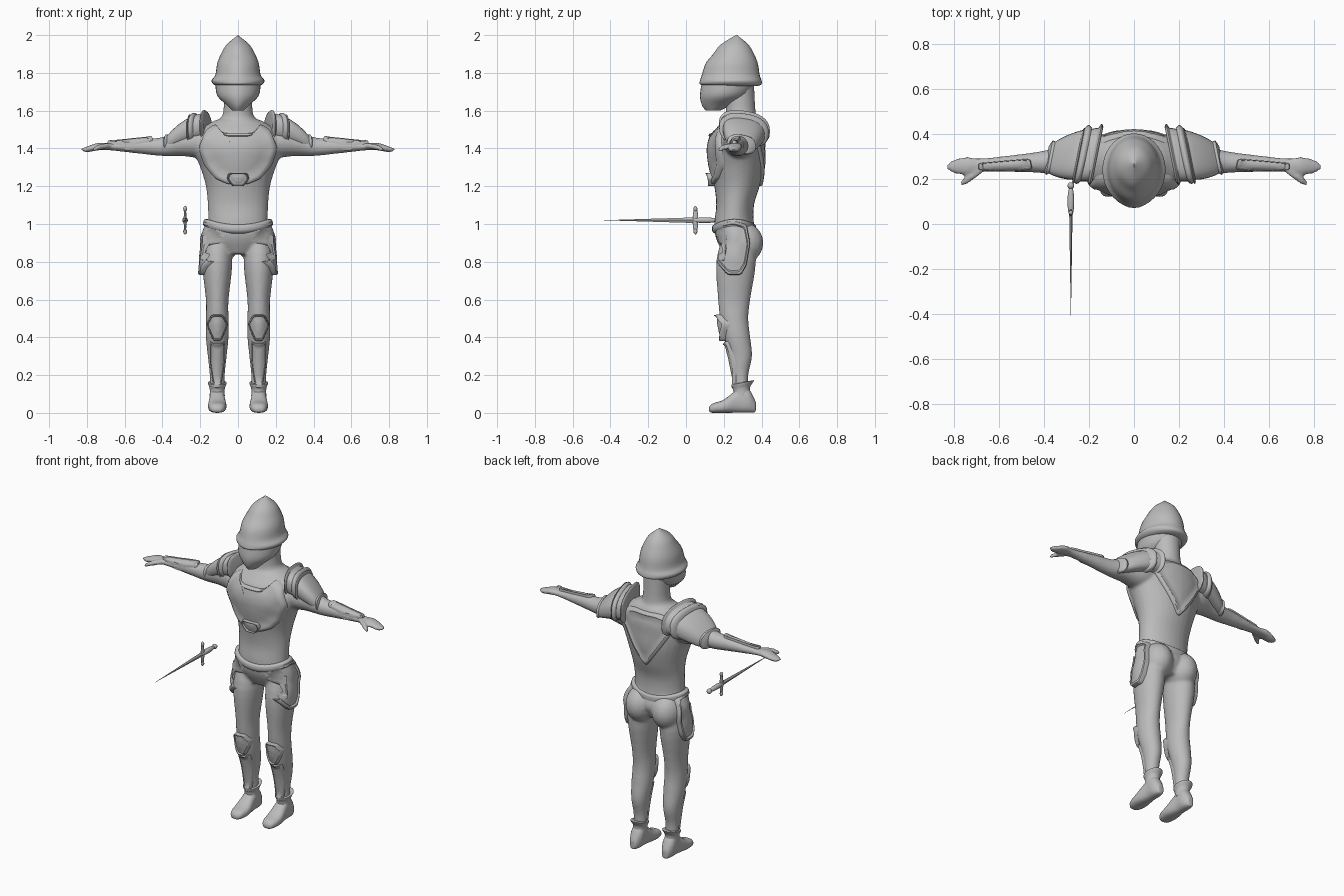
import bpy, bmesh, math
from mathutils import Matrix, Vector
from mathutils.bvhtree import BVHTree

old_cube = bpy.data.objects.get("Cube")
if old_cube:
    bpy.data.objects.remove(old_cube)

steel = bpy.data.materials.new("grey steel")
steel.use_nodes = True
grey = (.5, .5, .5, 1)
steel.diffuse_color = grey
steel.node_tree.nodes["Principled BSDF"].inputs["Base Color"].default_value = grey


def smooth_rings(rings, steps):
    """Run a spline through the cross-sections."""
    ring = [Vector(r) for r in rings]
    ring = [ring[0]] + ring + [ring[-1]]
    result = []
    for before, start, end, after in zip(ring, ring[1:], ring[2:], ring[3:]):
        tangent_in, tangent_out = (end - before) / 2, (after - start) / 2
        for i in range(steps):
            t = i / steps
            ease = t * t * (3 - 2 * t)
            result.append(start.lerp(end, ease)
                          + tangent_in * t * (1 - t) ** 2
                          - tangent_out * t * t * (1 - t))
    return result + [ring[-1]]


def bridge(bm, loops):
    """Join neighbouring closed loops with quads."""
    for lower, upper in zip(loops, loops[1:]):
        count = len(lower)
        for i in range(count):
            j = (i + 1) % count
            bm.faces.new((lower[i], lower[j], upper[j], upper[i]))


def loft(bm, axis, rings, mid=0, lean=0, side=1, sides=28, power=1, ridge=0, steps=4):
    """Skin ellipses (position, half width, low, high) stacked along an axis."""
    loops = []
    for pos, width, low, high in smooth_rings(rings, steps):
        centre = mid + lean * (pos - rings[0][0])
        loop = []
        for i in range(sides):
            angle = math.tau * i / sides
            c, s = math.cos(angle), math.sin(angle)
            across = centre + width * math.copysign(abs(c) ** power, c)
            depth = (low + high) / 2 + (high - low) / 2 * math.copysign(abs(s) ** power, s)
            depth -= ridge * max(0, -s) ** 12
            x, y, z = {"x": (pos, across, depth),
                       "y": (across, pos, depth),
                       "z": (across, depth, pos)}[axis]
            loop.append(bm.verts.new((x * side, y, z)))
        loops.append(loop)
    bridge(bm, loops)
    bm.faces.new(loops[0])
    bm.faces.new(loops[-1])


def blob(bm, centre, radii):
    bmesh.ops.create_uvsphere(bm, u_segments=20, v_segments=12, radius=1,
                              matrix=Matrix.LocRotScale(Vector(centre), None, Vector(radii)))


def finish(bm, name, mirror=False):
    bmesh.ops.remove_doubles(bm, verts=bm.verts, dist=.00001)
    bmesh.ops.recalc_face_normals(bm, faces=bm.faces)
    mesh = bpy.data.meshes.new(name)
    bm.to_mesh(mesh)
    bm.free()
    mesh.polygons.foreach_set("use_smooth", [True] * len(mesh.polygons))
    mesh.set_sharp_from_angle(angle=math.radians(45))
    mesh.materials.append(steel)
    obj = bpy.data.objects.new(name, mesh)
    bpy.context.collection.objects.link(obj)
    if mirror:
        obj.modifiers.new("mirror", "MIRROR").use_mirror_merge = False
    return obj


def part(name, axis, rings, mirror=False, warp=None, **options):
    bm = bmesh.new()
    loft(bm, axis, rings, **options)
    if warp:
        for vert in bm.verts:
            vert.co += warp(vert.co)
    return finish(bm, name, mirror)


# Body: overlapping lofts fused into one skin
flesh = bmesh.new()
loft(flesh, "z", [(.84, .1, .2, .34), (.92, .18, .16, .38), (1, .16, .15, .36), (1.1, .16, .16, .36),
                  (1.2, .17, .15, .39), (1.3, .2, .13, .41), (1.4, .24, .12, .41), (1.48, .22, .14, .41),
                  (1.54, .14, .19, .39), (1.58, .08, .21, .37), (1.75, .08, .21, .36)])
for side in (1, -1):
    # legs
    loft(flesh, "z", [(.1, .04, .26, .33), (.2, .04, .25, .33), (.3, .05, .23, .35), (.4, .06, .2, .34),
                      (.5, .06, .18, .33), (.6, .06, .17, .34), (.8, .08, .16, .37), (.95, .06, .2, .35)],
         mid=.11, side=side)
    # buttocks
    blob(flesh, (side * .09, .3, .9), (.09, .11, .11))
    # arms and mitten hands
    loft(flesh, "x", [(.1, .07, 1.36, 1.5), (.2, .09, 1.35, 1.52), (.3, .07, 1.36, 1.5), (.4, .05, 1.36, 1.46),
                      (.5, .04, 1.37, 1.45), (.68, .03, 1.39, 1.43), (.74, .04, 1.39, 1.43),
                      (.8, .03, 1.38, 1.41), (.83, .01, 1.39, 1.4)], mid=.29, lean=-.05, side=side)
    # thumbs
    loft(flesh, "x", [(.68, .02, 1.4, 1.43), (.74, .02, 1.39, 1.42), (.77, .01, 1.38, 1.4)],
         mid=.24, lean=-.7, side=side)
    # boots
    loft(flesh, "y", [(.12, .02, 0, .03), (.14, .04, 0, .05), (.2, .05, 0, .07), (.28, .04, 0, .13),
                      (.33, .04, 0, .13), (.37, .02, 0, .06)], mid=.11, side=side, power=.8)
body = finish(flesh, "body")
fuse = body.modifiers.new("fuse", "REMESH")
fuse.mode = "VOXEL"
fuse.voxel_size = .009
fuse.use_smooth_shade = True
relax = body.modifiers.new("relax", "SMOOTH")
relax.iterations = 5
bpy.context.view_layer.update()
skin = BVHTree.FromObject(body, bpy.context.evaluated_depsgraph_get())

# Where a flat outline starts, and the way it is pressed on to the body
REACH = 2
PRESS = {
    "front": (lambda u, v: Vector((u, .25 - REACH, v)), Vector((0, 1, 0))),
    "back": (lambda u, v: Vector((u, .25 + REACH, v)), Vector((0, -1, 0))),
    "side": (lambda u, v: Vector((.25 + REACH, u, v)), Vector((-1, 0, 0))),
    "top": (lambda u, v: Vector((u, v, 1.4 + REACH)), Vector((0, 0, -1)))}
# Plate section from rim to middle: outline scale, share of the thickness
SECTION = ((1, -.6), (1, .6), (.97, 1), (.88, 1), (.83, .6), (.6, .6), (.4, .7), (.2, .7), (.02, .7))


def plate(name, view, outline, thick, mirror=True):
    """Armour plate pressed on to the body, with a raised rim."""
    place, inward = PRESS[view]
    corners = [Vector(p) for p in outline]
    middle = sum(corners, Vector((0, 0))) / len(corners)
    cuts = 6
    edge = [p.lerp(q, i / cuts) for p, q in zip(corners, corners[1:] + corners[:1]) for i in range(cuts)]
    edge = [(a + b + c) / 3 for a, b, c in zip(edge[-1:] + edge, edge, edge[1:] + edge[:1])]
    bm = bmesh.new()
    loops = []
    for scale, lift in SECTION:
        loop = []
        for point in edge:
            start = place(*middle.lerp(point, scale))
            hit = skin.ray_cast(start, inward)[0] or skin.find_nearest(start + inward * REACH)[0]
            loop.append(bm.verts.new(hit - inward * lift * thick))
        loops.append(loop)
    bridge(bm, loops)
    bm.faces.new(loops[-1])
    return finish(bm, name, mirror)


def both(half, mid=0):
    """Complete an outline given on one side of its centre line."""
    return [(mid + u, v) for u, v in half] + [(mid - u, v) for u, v in reversed(half)]


# Torso plates
plate("breastplate", "front", both([(.08, 1.48), (.12, 1.53), (.17, 1.5), (.21, 1.4), (.18, 1.31),
                                    (.12, 1.24), (.05, 1.21)]), .016, mirror=False)
plate("breast_clasp", "front", both([(.05, 1.27), (.06, 1.24), (.03, 1.2)]), .034, mirror=False)
plate("back_plate", "back", both([(.08, 1.53), (.15, 1.51), (.18, 1.45), (.09, 1.31), (.01, 1.2)]),
      .014, mirror=False)

# Limb plates
plate("bracer", "top", [(.45, .24), (.46, .29), (.58, .28), (.69, .27), (.69, .24), (.58, .23)], .014)
plate("shin_guard", "front", both([(.02, .37), (.04, .38), (.04, .26), (.02, .13)], mid=.11), .016)
plate("knee_guard", "front", both([(.03, .52), (.06, .47), (.02, .38)], mid=.11), .03)

# Hip plates bow around the thigh
plate("hip_guard", "side", [(.16, 1), (.25, 1.02), (.32, 1), (.34, .9), (.32, .78), (.29, .73),
                            (.22, .73), (.16, .8), (.15, .9)], .026)

# Belt dips at the front
part("belt", "z", [(.95, .16, .17, .36), (.97, .18, .14, .37), (1, .18, .14, .37), (1.01, .16, .16, .36)],
     warp=lambda co: Vector((0, 0, co.x ** 2 - .01)))

# Boot cuffs rise at the heel
part("boot_cuff", "z", [(.09, .04, .25, .34), (.13, .04, .25, .34), (.16, .05, .24, .36), (.16, .03, .27, .33)],
     mirror=True, mid=.11, warp=lambda co: Vector((0, 0, (co.y - .3) / 5)))


def shoulder_guard(name, inner, outer):
    """Domed cap that narrows and drops outward, with a lip at each end."""
    rings = []
    count = 14
    for i in range(count + 1):
        x = inner + (outer - inner) * i / count
        run = x - .15
        lip = .014 if i in (1, 2, count - 1) else 0
        width = .12 * math.sqrt(1 - (run / .26) ** 2) + lip
        top = 1.59 - 2.6 * run ** 2 + lip
        rings.append((x, width, top - .16 * width / .12, top))
    part(name, "x", rings, mirror=True, mid=.31, lean=-.1, power=.8, steps=2,
         warp=lambda co: Vector(((.31 - co.y) / 5, 0, (.27 - co.y) / 7)))


shoulder_guard("upper_shoulder_guard", .16, .25)
shoulder_guard("lower_shoulder_guard", .21, .385)

# Helmet with brow ledge, and the visor below it
part("helmet", "z", [(1.73, .11, .12, .38), (1.74, .13, .08, .4), (1.76, .14, .08, .4), (1.79, .12, .09, .39),
                     (1.85, .11, .11, .38), (1.9, .09, .15, .36), (1.95, .06, .19, .33), (2, 0, .27, .27)],
     ridge=.006, sides=36)
part("visor", "z", [(1.6, .03, .11, .18), (1.63, .06, .09, .24), (1.68, .11, .08, .33), (1.75, .12, .09, .37)],
     ridge=.006, sides=36)

# Sword floating beside the right hip, pointing forward
x, guard, z = -.28, .05, 1.02
thick = .015
sword = bmesh.new()
loft(sword, "y", [(-.44, 0, z, z), (guard, thick / 2, z - thick, z + thick)], mid=x, sides=4, steps=1)
blob(sword, (x, guard + .05, z), (thick, .07, thick))
blob(sword, (x, guard + .12, z), (thick, thick, thick))
blob(sword, (x, guard, z), (thick / 2, thick, .07))
for end in (-.06, .06):
    blob(sword, (x, guard, z + end), (.01, .01, thick))
finish(sword, "sword")
